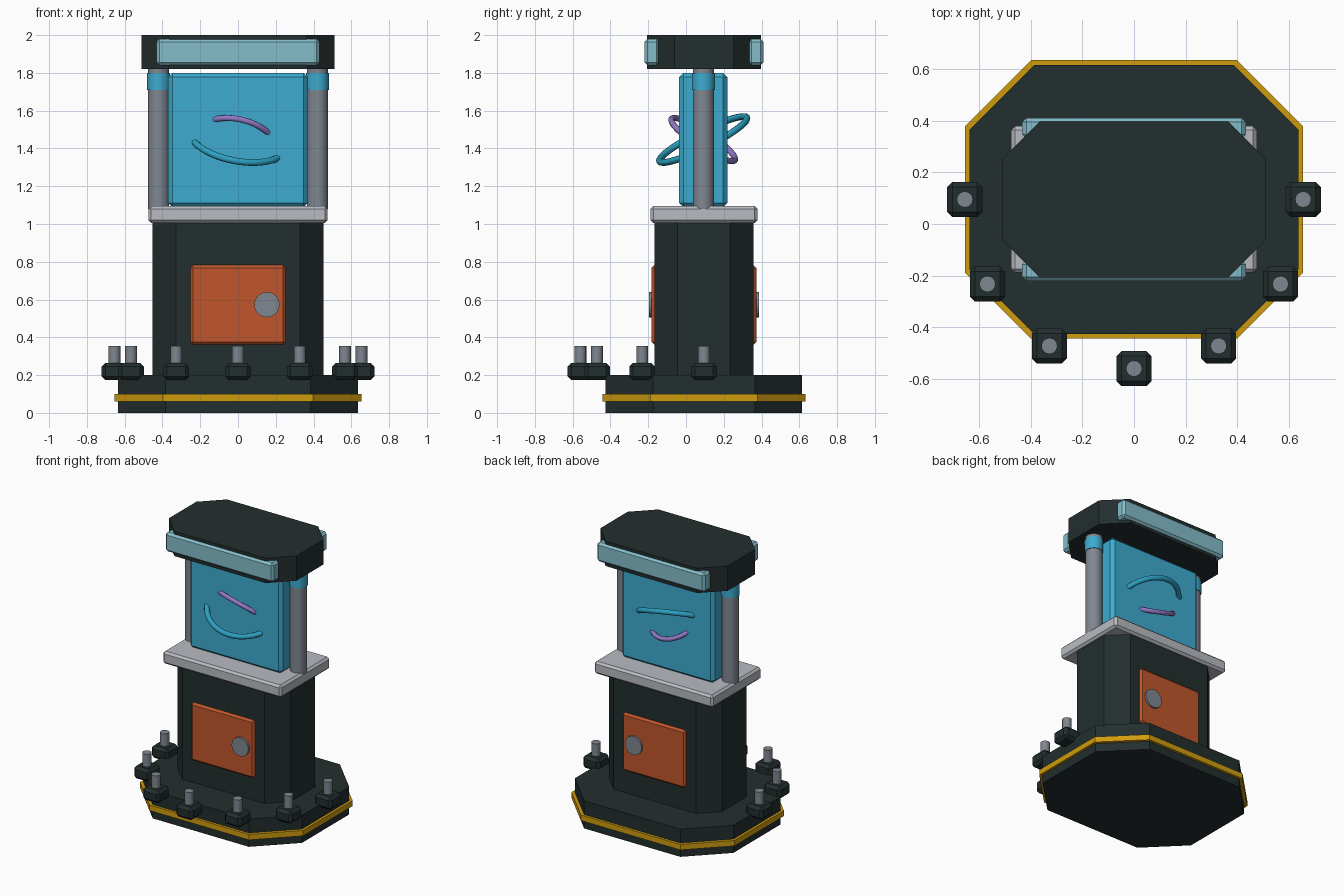
import bpy, bmesh, math
from mathutils import Vector

if "Cube" in bpy.data.objects:
    bpy.data.objects.remove(bpy.data.objects["Cube"])

CY = 0.095  # y of the main axis


def material(name, r, g, b):
    m = bpy.data.materials.new(name)
    lin = [((c / 255 + 0.055) / 1.055) ** 2.4 for c in (r, g, b)]
    m.diffuse_color = (*lin, 1)
    m.use_nodes = True
    m.node_tree.nodes["Principled BSDF"].inputs["Base Color"].default_value = m.diffuse_color
    return m


DARK = material("dark_slate", 35, 46, 46)
GOLD = material("gold", 208, 156, 14)
ORANGE = material("burnt_orange", 192, 86, 43)
STEEL = material("steel_grey", 128, 135, 145)
SILVER = material("light_grey", 184, 187, 194)
BLUE = material("screen_blue", 61, 171, 208)
PALE = material("pale_cyan", 132, 190, 202)
TEAL = material("ring_teal", 44, 160, 193)
PURPLE = material("ring_purple", 146, 120, 198)


def finish(name, bm, mat, smooth=False):
    bmesh.ops.recalc_face_normals(bm, faces=bm.faces[:])
    me = bpy.data.meshes.new(name)
    bm.to_mesh(me)
    bm.free()
    me.materials.append(mat)
    ob = bpy.data.objects.new(name, me)
    bpy.context.collection.objects.link(ob)
    if smooth:
        bpy.ops.object.select_all(action='DESELECT')
        ob.select_set(True)
        bpy.context.view_layer.objects.active = ob
        bpy.ops.object.shade_smooth_by_angle(angle=math.radians(40))
    return ob


def octagon(name, hx, hy, cut, z0, z1, mat):
    """Upright prism with a chamfered-rectangle outline."""
    bm = bmesh.new()
    q = [(hx, hy - cut), (hx - cut, hy)]
    pts = q + [(-x, y) for x, y in q[::-1]]
    pts += [(-x, -y) for x, y in pts]
    face = bm.faces.new([bm.verts.new((x, y + CY, z0)) for x, y in pts])
    ext = bmesh.ops.extrude_face_region(bm, geom=[face])
    for v in ext["geom"]:
        if isinstance(v, bmesh.types.BMVert):
            v.co.z = z1
    return finish(name, bm, mat)


def box(name, centre, size, bevel, mat):
    bm = bmesh.new()
    bmesh.ops.create_cube(bm, size=1)
    for v in bm.verts:
        v.co = Vector(a * b for a, b in zip(v.co, size)) + Vector(centre)
    bmesh.ops.bevel(bm, geom=bm.edges[:], offset=bevel, segments=1,
                    affect='EDGES', profile=0.5)
    return finish(name, bm, mat)


def cylinder(name, a, b, radius, sides, mat):
    a, b = Vector(a), Vector(b)
    bm = bmesh.new()
    bmesh.ops.create_cone(bm, cap_ends=True, segments=sides, radius1=radius,
                          radius2=radius, depth=(b - a).length)
    rot = (b - a).to_track_quat('Z', 'Y')
    for v in bm.verts:
        v.co = rot @ v.co + (a + b) / 2
    return finish(name, bm, mat, True)


def ring(name, centre, normal, major, minor, mat, n=48, k=10):
    rot = Vector(normal).to_track_quat('Z', 'Y')
    bm = bmesh.new()
    loops = []
    for i in range(n):
        t = math.tau * i / n
        loop = []
        for j in range(k):
            p = math.tau * j / k
            r = major + minor * math.cos(p)
            co = Vector((r * math.cos(t), r * math.sin(t), minor * math.sin(p)))
            loop.append(bm.verts.new(rot @ co + Vector(centre)))
        loops.append(loop)
    for i in range(n):
        a, b = loops[i], loops[(i + 1) % n]
        for j in range(k):
            m = (j + 1) % k
            bm.faces.new((a[j], b[j], b[m], a[m]))
    return finish(name, bm, mat, True)


# Base, trim, body and cap
octagon("base", 0.635, 0.52, 0.25, 0, 0.2, DARK)
octagon("base_trim", 0.653, 0.538, 0.255, 0.06, 0.1, GOLD)
octagon("body", 0.452, 0.262, 0.123, 0.2, 1.01, DARK)
octagon("cap", 0.51, 0.301, 0.145, 1.82, 2.0, DARK)

# Counter slab and screen block
box("counter", (0, CY, 1.05), (0.95, 0.566, 0.09), 0.015, SILVER)
box("screen", (0, CY - 0.004, 1.445), (0.74, 0.255, 0.71), 0.022, BLUE)

# Doors, knobs and cap strips on both faces
for side, s in (("front", -1), ("back", 1)):
    box(side + "_door", (0, CY + s * 0.257, 0.572), (0.505, 0.04, 0.42), 0.014, ORANGE)
    cylinder(side + "_knob", (0.153, CY + s * 0.26, 0.573),
             (0.153, CY + s * 0.291, 0.573), 0.067, 24, STEEL)
    box(side + "_cap_strip", (0, CY + s * 0.275, 1.91), (0.865, 0.08, 0.14), 0.016, PALE)

# Posts with collars beside the screen
for side, s in (("left", -1), ("right", 1)):
    x, y = s * 0.42, CY - 0.003
    cylinder(side + "_post", (x, y, 1.08), (x, y, 1.83), 0.056, 24, STEEL)
    cylinder(side + "_collar", (x, y, 1.71), (x, y, 1.8), 0.061, 24, BLUE)

# Tilted rings passing through the screen
ring("large_ring", (0, CY - 0.004, 1.447), (0.19, -0.5, 1), 0.258, 0.018, TEAL)
ring("small_ring", (0, CY - 0.004, 1.447), (0.25, 0.65, 1), 0.2, 0.016, PURPLE)

# Pegs in a half circle around the front
for i in range(7):
    t = math.pi + math.pi * i / 6
    x, y = 0.654 * math.cos(t), CY + 0.654 * math.sin(t)
    box(f"peg_block_{i + 1}", (x, y, 0.219), (0.136, 0.136, 0.092), 0.02, DARK)
    cylinder(f"peg_pin_{i + 1}", (x, y, 0.25), (x, y, 0.355), 0.031, 16, STEEL)
